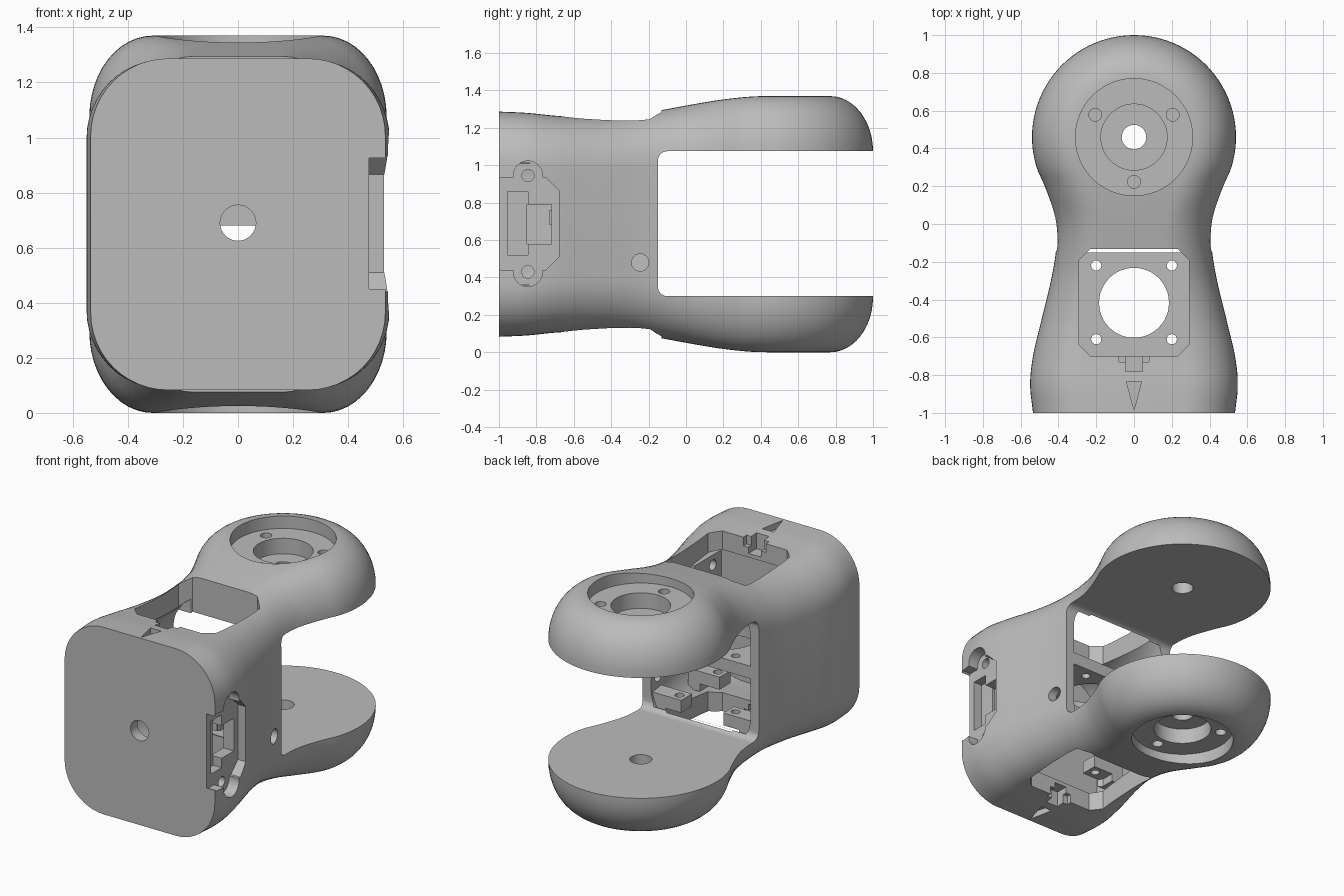
import bpy, bmesh, math

cube = bpy.data.objects.get("Cube")
if cube:
    bpy.data.objects.remove(cube, do_unlink=True)

MID = 0.685       # mirror height of the bracket
PIVOT = 0.46      # y of the joint axis

grey = bpy.data.materials.new("plain_grey")
grey.use_nodes = True
grey.diffuse_color = (0.5, 0.5, 0.5, 1)
grey.node_tree.nodes["Principled BSDF"].inputs["Base Color"].default_value = (0.5, 0.5, 0.5, 1)


def to_object(bm, name):
    bmesh.ops.remove_doubles(bm, verts=bm.verts, dist=1e-5)
    bmesh.ops.recalc_face_normals(bm, faces=bm.faces)
    mesh = bpy.data.meshes.new(name)
    bm.to_mesh(mesh)
    bm.free()
    mesh.materials.append(grey)
    ob = bpy.data.objects.new(name, mesh)
    bpy.context.collection.objects.link(ob)
    return ob


def prism(points, axis, lo, hi):
    """Extrude a 2D outline along axis x, y or z."""
    place = {"x": lambda a, b, t: (t, a, b), "y": lambda a, b, t: (a, t, b),
             "z": lambda a, b, t: (a, b, t)}[axis]
    bm = bmesh.new()
    face = bm.faces.new([bm.verts.new(place(a, b, lo)) for a, b in points])
    new = bmesh.ops.extrude_face_region(bm, geom=[face])["geom"]
    shift = [hi - lo if c == axis else 0 for c in "xyz"]
    bmesh.ops.translate(bm, vec=shift, verts=[v for v in new if isinstance(v, bmesh.types.BMVert)])
    return to_object(bm, "helper")


def rect(a0, a1, b0, b1, cut=0, steps=1):
    """Rectangle with chamfered (steps=1) or rounded corners."""
    if cut == 0:
        return [(a0, b0), (a1, b0), (a1, b1), (a0, b1)]
    pts = []
    corners = ((a1 - cut, b1 - cut), (a0 + cut, b1 - cut), (a0 + cut, b0 + cut), (a1 - cut, b0 + cut))
    for k, (ca, cb) in enumerate(corners):
        for i in range(steps + 1):
            t = (k + i / steps) * math.pi / 2
            pts.append((ca + cut * math.cos(t), cb + cut * math.sin(t)))
    return pts


def circle(a, b, r, n=48):
    return [(a + r * math.cos(2 * math.pi * i / n), b + r * math.sin(2 * math.pi * i / n)) for i in range(n)]


def combine(target, tool, operation="DIFFERENCE"):
    mod = target.modifiers.new("shape", "BOOLEAN")
    mod.operation = operation
    mod.solver = "EXACT"
    mod.object = tool
    bpy.context.view_layer.objects.active = target
    bpy.ops.object.modifier_apply(modifier=mod.name)
    bpy.data.objects.remove(tool, do_unlink=True)


def curve_at(table, y):
    """Smooth interpolation through (y, value) pairs."""
    n = len(table)
    slope = lambda i: ((table[min(i + 1, n - 1)][1] - table[max(i - 1, 0)][1])
                       / (table[min(i + 1, n - 1)][0] - table[max(i - 1, 0)][0]))
    i = max(k for k in range(n - 1) if table[k][0] <= y + 1e-9)
    (y0, v0), (y1, v1) = table[i], table[i + 1]
    d = y1 - y0
    t = (y - y0) / d
    return ((2 * t**3 - 3 * t**2 + 1) * v0 + (t**3 - 2 * t**2 + t) * d * slope(i)
            + (3 * t**2 - 2 * t**3) * v1 + (t**3 - t**2) * d * slope(i + 1))


WIDTH = [(-1, .535), (-.85, .55), (-.7, .535), (-.5, .488), (-.3, .44), (-.15, .414),
         (-.05, .41), (.05, .422), (.2, .473), (.3, .516), (.4, .537), (PIVOT, .54)]
TOP = [(-1, 1.287), (-.85, 1.28), (-.7, 1.265), (-.5, 1.255), (-.3, 1.265),
       (-.13, 1.295), (.05, 1.328), (.2, 1.352), (.36, 1.368), (PIVOT, 1.37)]


def half_section(y, side=0, lid=0, steps=12):
    """Right half outline (x, z), from top centre to bottom centre."""
    w = curve_at(WIDTH, y) - side
    h = curve_at(TOP, y) - MID - lid
    f = (y + 1) / (PIVOT + 1)
    rx, rz = .28 - .05 * f - side / 2, .28 + .015 * f - lid / 2
    arc = [(w - rx + rx * math.sin(i * math.pi / 2 / steps),
            h - rz + rz * math.cos(i * math.pi / 2 / steps)) for i in range(steps + 1)]
    half = [(0, h)] + arc + [(x, -z) for x, z in reversed(arc)] + [(0, -h)]
    return [(x, MID + z) for x, z in half]


def loft(name, y0, y1, count, side=0, lid=0, round_end=False):
    bm = bmesh.new()
    rings = []

    def add_ring(half, y, turn):
        c, s = math.cos(turn), math.sin(turn)
        right = [(x * c, y + x * s, z) for x, z in half]
        left = [(-x, yy, z) for x, yy, z in reversed(right[1:-1])]
        rings.append([bm.verts.new(p) for p in right + left])

    for i in range(count + 1):
        y = y0 + (y1 - y0) * i / count
        add_ring(half_section(y, side, lid), y, 0)
    if round_end:
        for i in range(1, 25):
            add_ring(half_section(y1), y1, i * math.pi / 48)
    for a, b in zip(rings, rings[1:]):
        for i in range(len(a)):
            j = (i + 1) % len(a)
            bm.faces.new((a[i], a[j], b[j], b[i]))
    bm.faces.new(rings[0])
    if not round_end:
        bm.faces.new(rings[-1])
    bmesh.ops.remove_doubles(bm, verts=bm.verts, dist=1e-5)
    bmesh.ops.dissolve_degenerate(bm, edges=bm.edges, dist=1e-5)
    return to_object(bm, name)


# Outer body with hollow housing
body = loft("joint_bracket", -1, PIVOT, 48, round_end=True)
combine(body, loft("cavity", -.93, -.14, 20, side=.06, lid=.12))

# Inner mounting plate, corner lugs and connector pad
combine(body, prism(rect(-.375, .375, -.73, -.14), "z", .68, .76), "UNION")
for sx in (-1, 1):
    for y in (-.61, -.22):
        lo, hi = sorted((sx * .15, sx * .375))
        combine(body, prism(rect(lo, hi, y - .055, y + .055), "z", .27, .40), "UNION")
combine(body, prism(rect(-.96, -.66, .36, 1.01), "x", .40, .492), "UNION")

# Fork gap
combine(body, prism(rect(-.15, 1.3, .30, 1.075, .05, 6), "x", -1, 1))

# Openings, arrows and joint seats, repeated above and below
for s in (1, -1):
    def cut_z(points, depth, reach=1.5):
        lo, hi = sorted((MID + s * (depth - MID), MID + s * (reach - MID)))
        combine(body, prism(points, "z", lo, hi))

    cut_z(rect(-.29, .29, -.70, -.132, .06), 1.05)
    cut_z(rect(-.08, .08, -.73, -.69), 1.21)
    cut_z(rect(-.045, .045, -.78, -.69), 1.17)
    cut_z([(-.04, -.835), (0, -.985), (.04, -.835)], 1.245)
    cut_z(circle(0, PIVOT, .31, 64), 1.29)
    cut_z(circle(0, PIVOT, .175), 1.19)
    cut_z(circle(0, PIVOT, .065, 32), 1.0)
    for deg in (30, 150, 270):
        a = math.radians(deg)
        cut_z(circle(.237 * math.cos(a), PIVOT + .237 * math.sin(a), .034, 24), 1.19)

# Plate bore and screw holes
combine(body, prism(circle(0, -.417, .185), "z", .6, .85))
for x in (-.2, .2):
    for y in (-.61, -.22):
        combine(body, prism(circle(x, y, .027, 20), "z", .24, .85))

# Front hole
combine(body, prism(circle(0, .69, .065, 32), "y", -1.1, -.88))

# Side connector seat, socket and cable hole
combine(body, prism(rect(-1.06, -.68, .44, .935, .07), "x", .475, .7))
for z in (.43, .945):
    combine(body, prism(circle(-.845, z, .078, 32), "x", .475, .7))
    combine(body, prism(circle(-.845, z, .033, 20), "x", .38, .6))
combine(body, prism(rect(-.955, -.845, .52, .86), "x", .415, .6))
combine(body, prism(rect(-.85, -.72, .58, .79), "x", .36, .6))
combine(body, prism(circle(-.245, .48, .046, 28), "x", .3, .6))

# Smooth curved skin, crisp machined edges
bpy.ops.object.select_all(action="DESELECT")
body.select_set(True)
bpy.context.view_layer.objects.active = body
bpy.ops.object.shade_smooth_by_angle(angle=math.radians(30))
